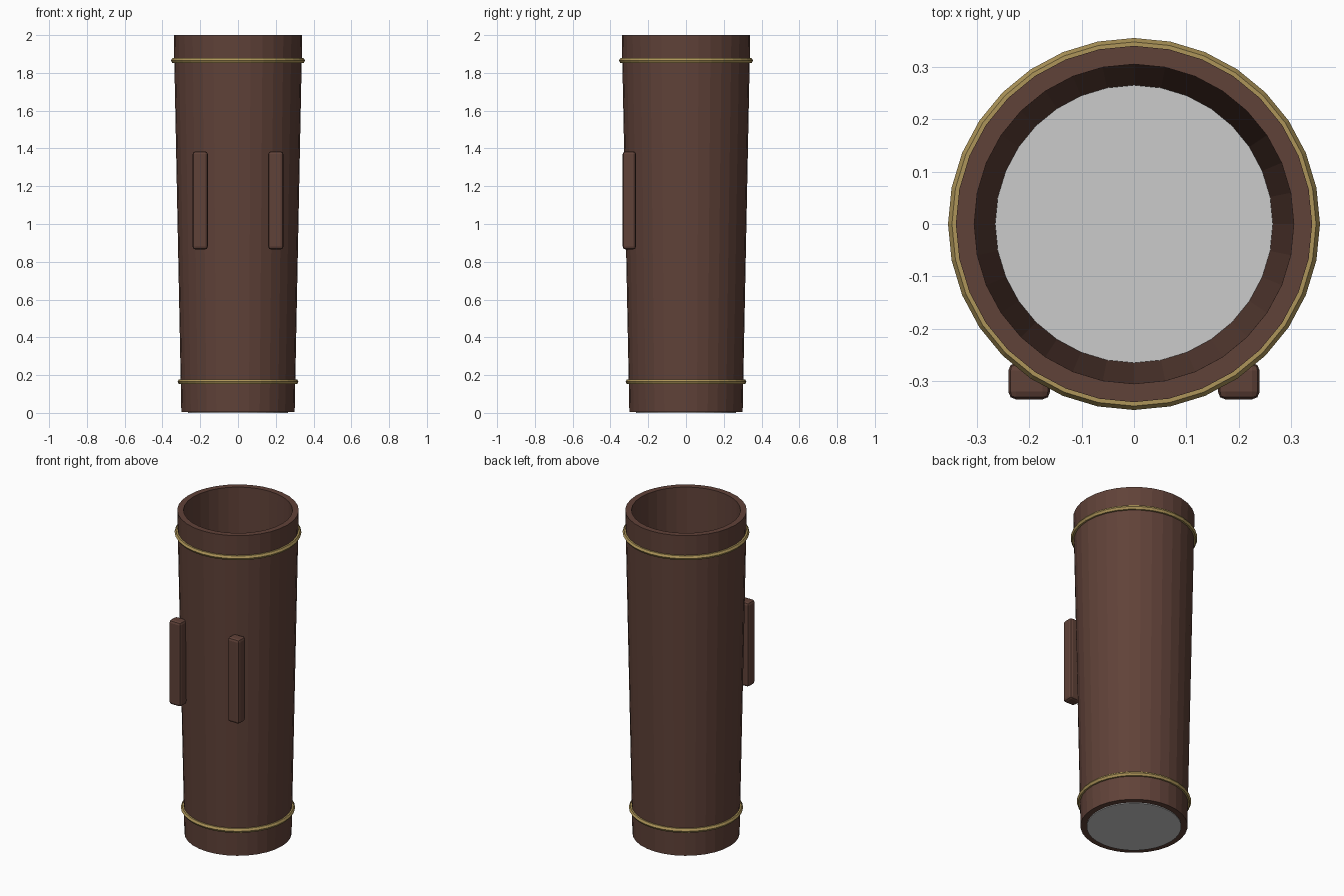
import bpy, bmesh
from math import sin, cos, pi

if "Cube" in bpy.data.objects:
    bpy.data.objects.remove(bpy.data.objects["Cube"])

SIDES = 32


def material(name, rgb):
    m = bpy.data.materials.new(name)
    m.diffuse_color = (*rgb, 1)
    m.use_nodes = True
    m.node_tree.nodes["Principled BSDF"].inputs["Base Color"].default_value = m.diffuse_color
    return m


leather = material("dark_leather", (0.117, 0.054, 0.04))
brass = material("brass", (0.42, 0.30, 0.10))


def lathe(name, profile, mat=None, closed=True):
    """Spin (radius, z) points round z; open profiles get capped ends."""
    bm = bmesh.new()
    loops = [[bm.verts.new((r * cos(2 * pi * i / SIDES), r * sin(2 * pi * i / SIDES), z))
              for i in range(SIDES)] for r, z in profile]
    pairs = list(zip(loops, loops[1:]))
    if closed:
        pairs.append((loops[-1], loops[0]))
    else:
        bm.faces.new(loops[0])
        bm.faces.new(loops[-1])
    for a, b in pairs:
        for i in range(SIDES):
            j = (i + 1) % SIDES
            bm.faces.new((a[i], a[j], b[j], b[i]))
    bmesh.ops.recalc_face_normals(bm, faces=bm.faces)
    return finish(name, bm, mat)


def finish(name, bm, mat):
    me = bpy.data.meshes.new(name)
    bm.to_mesh(me)
    bm.free()
    ob = bpy.data.objects.new(name, me)
    bpy.context.collection.objects.link(ob)
    if mat:
        me.materials.append(mat)
    return ob


# Tapered hollow tube
lathe("tube", [(0.30, 0.005), (0.34, 2.0), (0.305, 2.0), (0.265, 0.005)], leather)

# Plain disc closing the bottom
lathe("bottom_disc", [(0.265, 0.0), (0.265, 0.03)], closed=False)

# Six-sided metal rings near both ends
for name, radius, z in (("lower_ring", 0.305, 0.165), ("upper_ring", 0.34, 1.865)):
    lathe(name, [(radius + 0.015 * cos(k * pi / 3), z + 0.015 * sin(k * pi / 3))
                 for k in range(6)], brass)

# Pair of bevelled strap bars on the front
for name, side in (("left_bar", -1), ("right_bar", 1)):
    bm = bmesh.new()
    bmesh.ops.create_cube(bm, size=1)
    bmesh.ops.scale(bm, vec=(0.08, 0.07, 0.52), verts=bm.verts)
    bar = finish(name, bm, leather)
    bar.location = (side * 0.2, -0.30, 1.125)
    bevel = bar.modifiers.new("bevel", 'BEVEL')
    bevel.width = 0.015
    bevel.segments = 2
